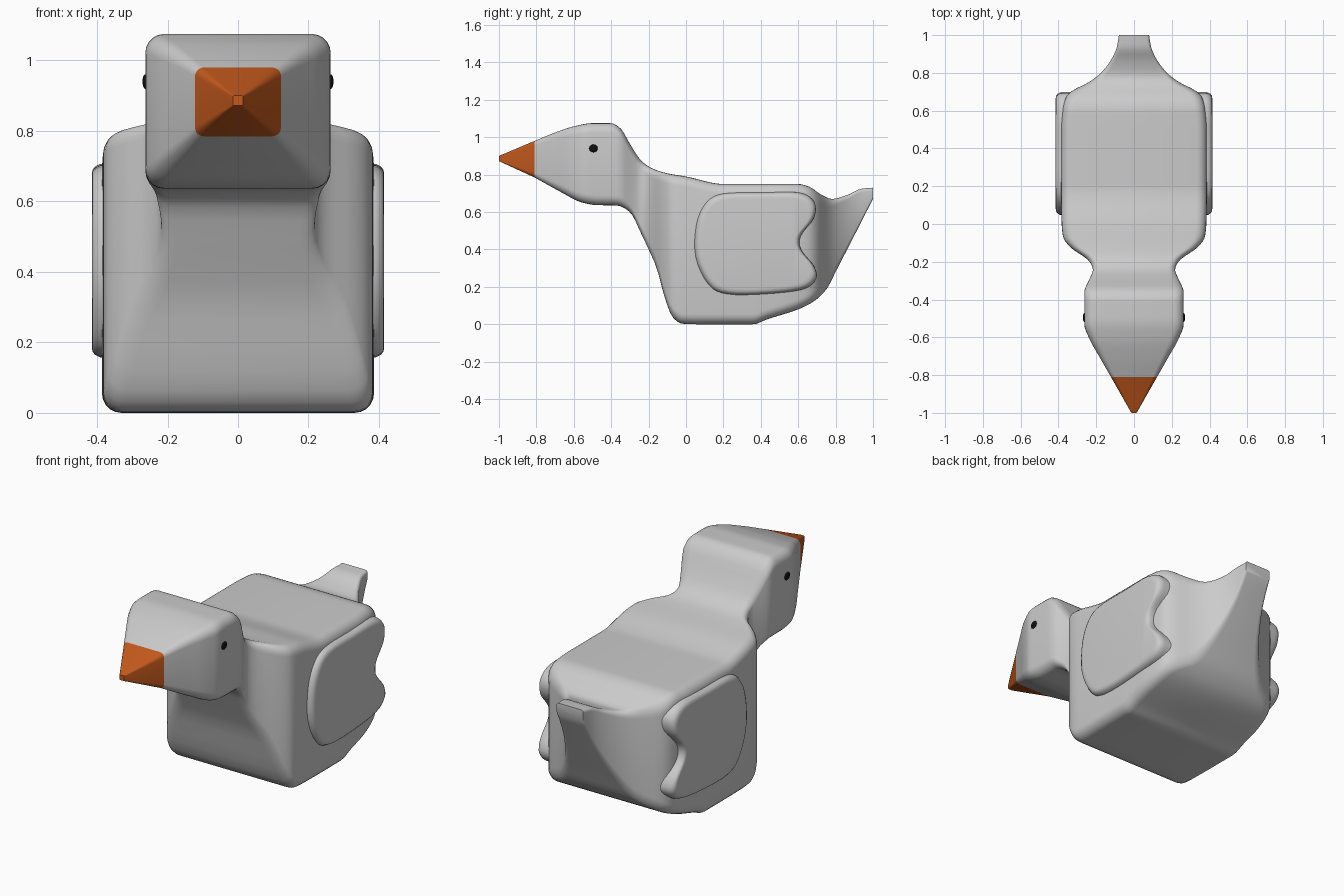
import bpy, bmesh, math

if "Cube" in bpy.data.objects:
    bpy.data.objects.remove(bpy.data.objects["Cube"])

# Side and plan profiles, as (y, value)
TOP = [(-.81, .98), (-.7, 1.025), (-.6, 1.058), (-.5, 1.075), (-.4, 1.075), (-.35, 1.047),
       (-.3, .965), (-.24, .875), (-.18, .833), (-.1, .807), (0, .79), (.2, .75), (.6, .75),
       (.66, .735), (.72, .695), (.78, .67), (.86, .69), (.94, .725), (1, .73)]
BOTTOM = [(-.81, .785), (-.66, .702), (-.56, .652), (-.48, .637), (-.37, .635), (-.3, .6),
          (-.24, .485), (-.2, .4), (-.16, .31), (-.11, .13), (-.07, .035), (-.02, .003),
          (.05, 0), (.36, 0), (.43, .025), (.6, .08), (.68, .12), (.75, .185), (.8, .28), (1, .67)]
WIDTH = [(-.81, .122), (-.7, .185), (-.6, .24), (-.53, .263), (-.36, .263), (-.29, .235), (-.24, .217),
         (-.2, .235), (-.12, .34), (-.07, .375), (0, .383), (.2, .386), (.5, .386), (.6, .378),
         (.66, .365), (.7, .335), (.75, .24), (.8, .175), (.88, .115), (.94, .09), (1, .08)]


def sample(table, y):
    """Smooth monotone interpolation of a profile."""
    n = len(table)

    def slope(i):
        if i == 0 or i == n - 1:
            j = max(i, 1)
            return (table[j][1] - table[j-1][1]) / (table[j][0] - table[j-1][0])
        a = (table[i][1] - table[i-1][1]) / (table[i][0] - table[i-1][0])
        b = (table[i+1][1] - table[i][1]) / (table[i+1][0] - table[i][0])
        return 0 if a * b <= 0 else 2 * a * b / (a + b)

    for i in range(n - 1):
        (y0, v0), (y1, v1) = table[i], table[i + 1]
        if y <= y1:
            h = y1 - y0
            t = (y - y0) / h
            return ((2*t**3 - 3*t*t + 1) * v0 + (t**3 - 2*t*t + t) * h * slope(i)
                    + (3*t*t - 2*t**3) * v1 + (t**3 - t*t) * h * slope(i + 1))
    return table[-1][1]


def section(y, w, lo, hi):
    """Rounded rectangle across the body at y."""
    r = min(.055, .2 * w, .2 * (hi - lo))
    pts = []
    for k, (sx, z) in enumerate([(1, hi - r), (-1, hi - r), (-1, lo + r), (1, lo + r)]):
        for s in range(6):
            a = (k + s / 5) * math.pi / 2
            pts.append((sx * (w - r) + r * math.cos(a), y, z + r * math.sin(a)))
    return pts


def loft(name, rings, angle=40, colour=None):
    bm = bmesh.new()
    rows = [[bm.verts.new(p) for p in ring] for ring in rings]
    n = len(rows[0])
    for a, b in zip(rows, rows[1:]):
        for i in range(n):
            j = (i + 1) % n
            bm.faces.new((a[i], a[j], b[j], b[i]))
    bm.faces.new(rows[0])
    bm.faces.new(rows[-1])
    bmesh.ops.recalc_face_normals(bm, faces=bm.faces)
    mesh = bpy.data.meshes.new(name)
    bm.to_mesh(mesh)
    bm.free()
    obj = bpy.data.objects.new(name, mesh)
    bpy.context.collection.objects.link(obj)
    finish(obj, angle, colour)
    return obj


def finish(obj, angle, colour):
    if colour:
        mat = bpy.data.materials.new(obj.name + "_paint")
        mat.diffuse_color = colour
        mat.use_nodes = True
        mat.node_tree.nodes["Principled BSDF"].inputs["Base Color"].default_value = mat.diffuse_color
        obj.data.materials.append(mat)
    bpy.ops.object.select_all(action='DESELECT')
    obj.select_set(True)
    bpy.context.view_layer.objects.active = obj
    bpy.ops.object.shade_smooth_by_angle(angle=math.radians(angle))


# Head, neck, body and tail in one skin
count = 90
ys = [-.81 + 1.81 * i / count for i in range(count + 1)]
loft("body", [section(y, sample(WIDTH, y), sample(BOTTOM, y), sample(TOP, y)) for y in ys])

# Beak
loft("beak", [section(-.81, .122, .785, .98), section(-1, .014, .872, .9)],
     colour=(.55, .1, .012, 1))

# Wings with a notch in the trailing edge
OUTLINE = [(.05, .36), (.055, .54), (.11, .655), (.2, .7), (.4, .705), (.6, .705), (.685, .655),
           (.685, .57), (.615, .475), (.615, .4), (.685, .31), (.695, .24), (.62, .185),
           (.42, .16), (.22, .16), (.12, .21)]


def smooth_loop(pts, steps=4):
    out, n = [], len(pts)
    for i in range(n):
        p = [pts[(i + k) % n] for k in (-1, 0, 1, 2)]
        for s in range(steps):
            t = s / steps
            out.append(tuple(.5 * (2*b + (c - a)*t + (2*a - 5*b + 4*c - d)*t*t
                                   + (3*b - a - 3*c + d)*t**3) for a, b, c, d in zip(*p)))
    return out


loop = smooth_loop(OUTLINE)
for side, label in ((1, "left_wing"), (-1, "right_wing")):
    rings = []
    for x, s in ((.29, 1), (.375, 1), (.392, .99), (.406, .965), (.413, .93), (.415, .88)):
        rings.append([(side * x, .38 + (y - .38) * s, .43 + (z - .43) * s) for y, z in loop])
    loft(label, rings, 50)

# Eyes
for side, label in ((1, "left_eye"), (-1, "right_eye")):
    bpy.ops.mesh.primitive_uv_sphere_add(segments=16, ring_count=8, radius=1,
                                         location=(side * .263, -.495, .94))
    eye = bpy.context.object
    eye.name = label
    eye.scale = (.008, .023, .021)
    finish(eye, 60, (.005, .005, .005, 1))
